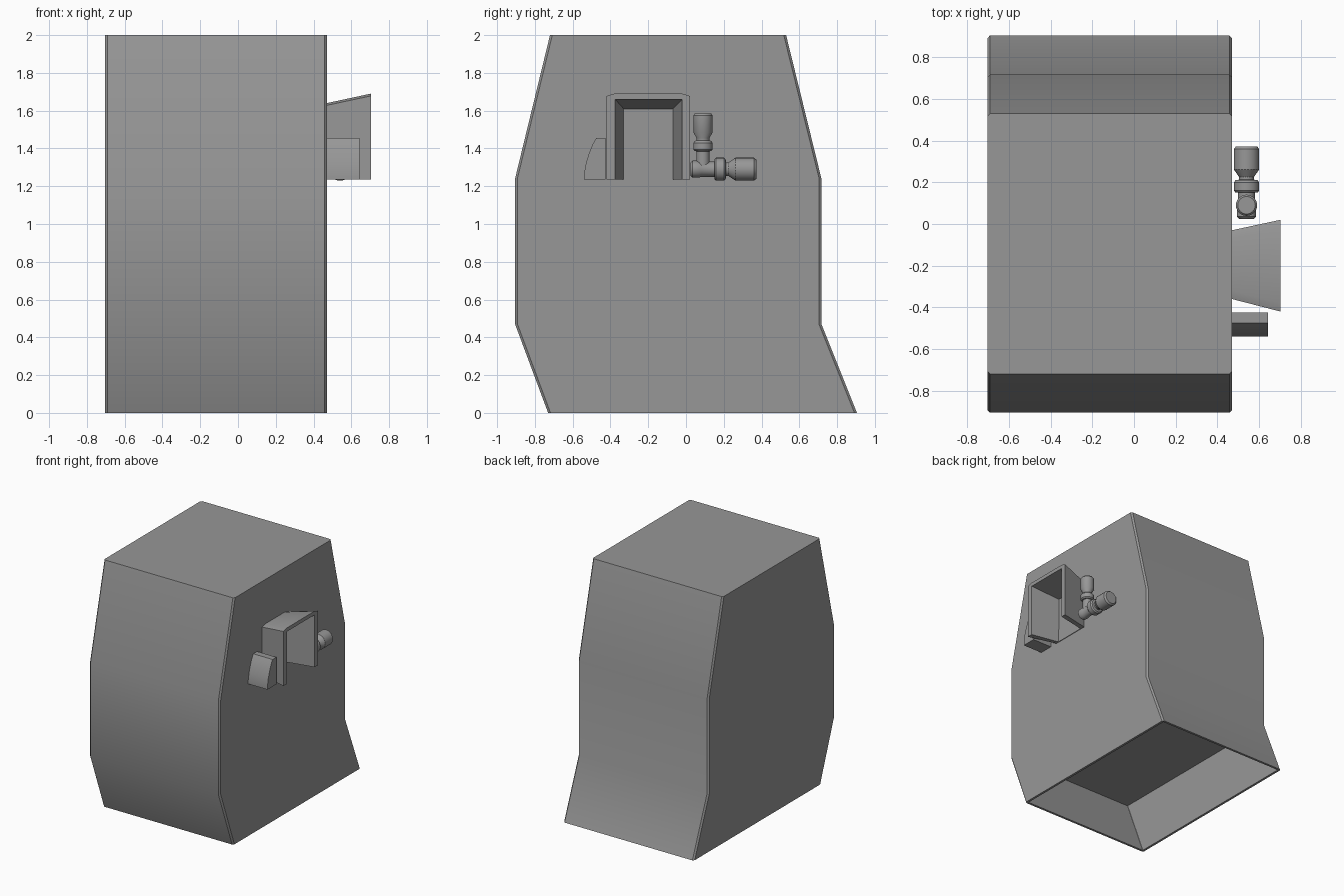
import bpy, bmesh, math
from mathutils import Vector, Matrix

cube = bpy.data.objects.get("Cube")
if cube:
    bpy.data.objects.remove(cube, do_unlink=True)

# Mid-dark grey shared by every part
grey = bpy.data.materials.new("dark_grey")
grey.use_nodes = True
COLOUR = (0.31, 0.31, 0.31, 1)
grey.diffuse_color = COLOUR
grey.node_tree.nodes["Principled BSDF"].inputs["Base Color"].default_value = COLOUR


def finish(bm, name, angle=30):
    bmesh.ops.recalc_face_normals(bm, faces=bm.faces)
    mesh = bpy.data.meshes.new(name)
    bm.to_mesh(mesh)
    bm.free()
    mesh.materials.append(grey)
    obj = bpy.data.objects.new(name, mesh)
    bpy.context.collection.objects.link(obj)
    bpy.ops.object.select_all(action='DESELECT')
    obj.select_set(True)
    bpy.context.view_layer.objects.active = obj
    bpy.ops.object.shade_smooth_by_angle(angle=math.radians(angle))


def loft(outline_a, outline_b):
    """Closed solid between two outlines with matching points."""
    bm = bmesh.new()
    a = [bm.verts.new(p) for p in outline_a]
    b = [bm.verts.new(p) for p in outline_b]
    n = len(a)
    bm.faces.new(a)
    bm.faces.new(b[::-1])
    for i in range(n):
        j = (i + 1) % n
        bm.faces.new((a[i], b[i], b[j], a[j]))
    bmesh.ops.recalc_face_normals(bm, faces=bm.faces)
    return bm


def prism(profile, x0, x1):
    return loft([(x0, y, z) for y, z in profile], [(x1, y, z) for y, z in profile])


def lathe(name, profile, origin, axis, sides=24):
    """Revolve (radius, distance) points and aim the result along an axis."""
    bm = bmesh.new()
    rings = []
    for r, d in profile:
        rings.append([bm.verts.new((r * math.cos(2 * math.pi * k / sides),
                                    r * math.sin(2 * math.pi * k / sides), d))
                      for k in range(sides)])
    for low, high in zip(rings, rings[1:]):
        for k in range(sides):
            m = (k + 1) % sides
            bm.faces.new((low[k], low[m], high[m], high[k]))
    bm.faces.new(rings[0][::-1])
    bm.faces.new(rings[-1])
    turn = Vector((0, 0, 1)).rotation_difference(Vector(axis)).to_matrix().to_4x4()
    bm.transform(Matrix.Translation(origin) @ turn)
    finish(bm, name)


# Main housing: bent side profile, chamfered upright edges, recessed base
RIGHT, LEFT = -0.703, 0.47
side = [(-0.72, 2), (0.53, 2), (0.717, 1.24), (0.717, 0.47),
        (0.905, 0), (-0.73, 0), (-0.905, 0.47), (-0.905, 1.24)]
bm = prism(side, RIGHT, LEFT)
upright = [e for e in bm.edges
           if abs(e.verts[0].co.x - e.verts[1].co.x) < 0.001
           and abs(e.verts[0].co.z - e.verts[1].co.z) > 0.1]
bmesh.ops.bevel(bm, geom=upright, offset=0.012, segments=1, affect='EDGES')
base = min(bm.faces, key=lambda f: f.calc_center_median().z)
bmesh.ops.inset_region(bm, faces=[base], thickness=0.02)
recess = bmesh.ops.extrude_face_region(bm, geom=[base])
roof = [v for v in recess["geom"] if isinstance(v, bmesh.types.BMVert)]
bmesh.ops.translate(bm, verts=roof, vec=(0, -0.18, 0.47))
if base.is_valid:
    bmesh.ops.delete(bm, geom=[base], context='FACES_ONLY')
finish(bm, "housing")


# Flared hood: an arch shell, open at the bottom and the outer side
LOW = 1.235


def arch(x, y0, y1, top, inner_y0, inner_y1, inner_top, chamfer=0.04):
    shoulder = top - chamfer * 0.3
    outer = [(y0, LOW), (y0, shoulder), (y0 + chamfer, top),
             (y1 - chamfer, top), (y1, shoulder), (y1, LOW)]
    inner = [(inner_y1, LOW), (inner_y1, inner_top),
             (inner_y0, inner_top), (inner_y0, LOW)]
    return [(x, y, z) for y, z in outer + inner]


hood = loft(arch(LEFT, -0.36, -0.03, 1.64, -0.33, -0.07, 1.61),
            arch(0.703, -0.42, 0.02, 1.69, -0.375, -0.02, 1.66))
finish(hood, "flared_hood")

# Pair of thin plates low on the wall inside the hood
for name, y0, y1 in (("front_plate", -0.33, -0.203), ("back_plate", -0.203, -0.07)):
    plate = [(y0, LOW), (y1, LOW), (y1, 1.34), (y0, 1.34)]
    finish(prism(plate, LEFT - 0.01, LEFT + 0.005), name)

# Curved-front box beside the hood
box = [(-0.54, LOW), (-0.54, 1.265), (-0.53, 1.32), (-0.515, 1.37),
       (-0.495, 1.42), (-0.475, 1.455), (-0.425, 1.455), (-0.425, LOW)]
finish(prism(box, LEFT, 0.643), "side_box", 25)

# Valve: a tee with one handle pointing back and one pointing up
pipe = [(0.035, 0.025), (0.045, 0.035), (0.045, 0.07), (0.04, 0.08), (0.04, 0.15)]
collar_and_knob = [(0.052, 0.15), (0.061, 0.16), (0.061, 0.2), (0.052, 0.21),
                   (0.036, 0.213), (0.036, 0.226), (0.061, 0.262),
                   (0.061, 0.36), (0.05, 0.373)]
lathe("valve_back_arm", pipe + collar_and_knob, (0.54, 0, 1.29), (0, 1, 0))
lathe("valve_upper_arm",
      [(0.035, 0), (0.035, 0.095), (0.043, 0.096), (0.051, 0.105), (0.051, 0.14),
       (0.043, 0.15), (0.034, 0.153), (0.034, 0.165), (0.051, 0.195),
       (0.051, 0.285), (0.042, 0.296)],
      (0.54, 0.09, 1.29), (0, 0, 1))
